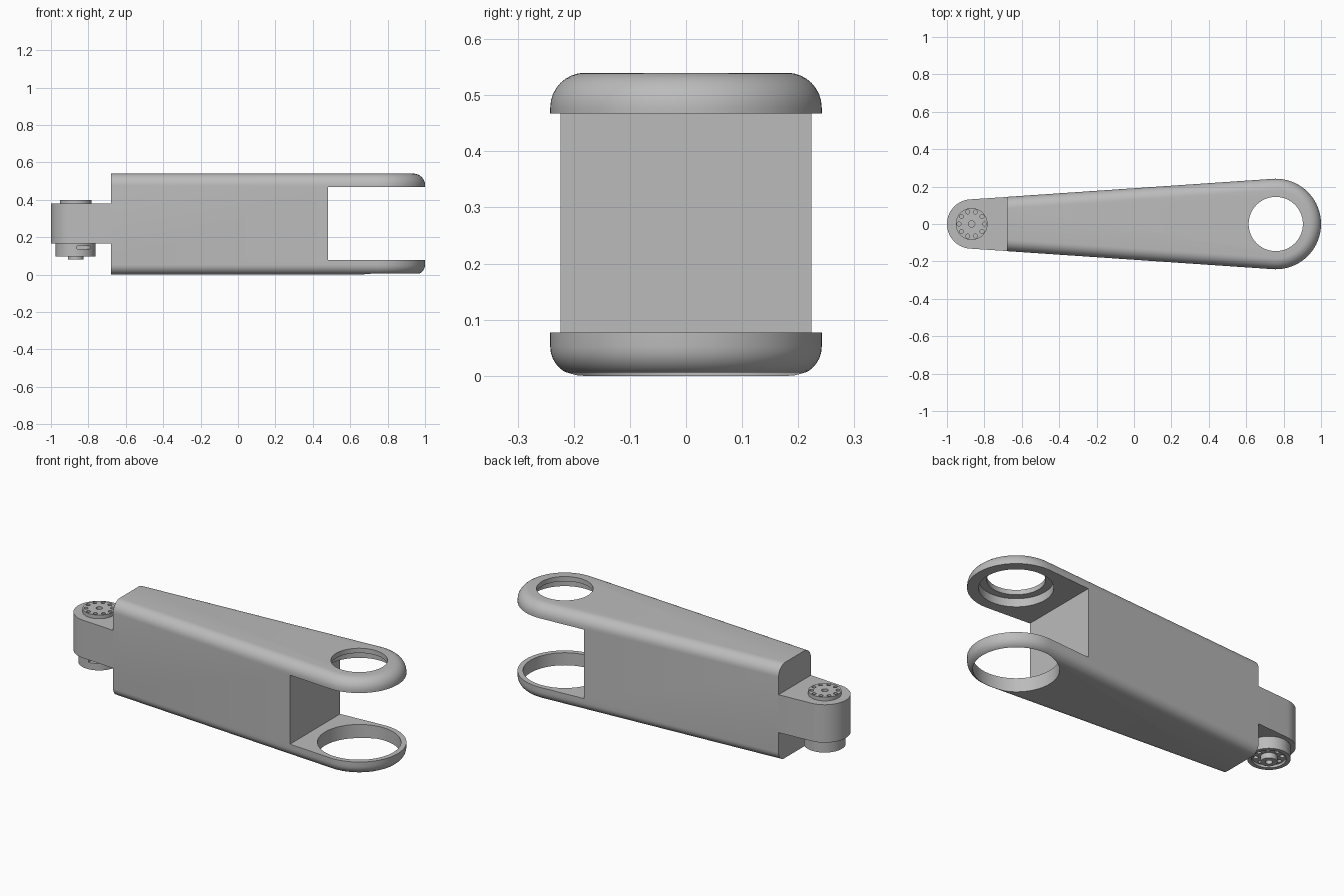
import bpy
import bmesh
from math import pi, sin, cos, asin

cube = bpy.data.objects.get("Cube")
if cube:
    bpy.data.objects.remove(cube)

grey = bpy.data.materials.new("satin grey")
grey.use_nodes = True
grey.diffuse_color = (0.5, 0.5, 0.5, 1)
grey.node_tree.nodes["Principled BSDF"].inputs["Base Color"].default_value = grey.diffuse_color

# Plan outline: two circles joined by tangent lines
BIG_X, BIG_R = 0.758, 0.242
PIVOT_X, PIVOT_R = -0.868, 0.132
END_X = -0.68
TILT = asin((BIG_R - PIVOT_R) / (BIG_X - PIVOT_X))


def edge_y(x, inset=0):
    """Half width of the arm along the tangent line."""
    return (BIG_R - inset - (BIG_X - x) * sin(TILT)) / cos(TILT)


def stacked(name, rings):
    """Closed solid through a list of equal-length point rings."""
    bm = bmesh.new()
    loops = [[bm.verts.new(p) for p in ring] for ring in rings]
    n = len(loops[0])
    for low, high in zip(loops, loops[1:]):
        for i in range(n):
            j = (i + 1) % n
            bm.faces.new((low[i], low[j], high[j], high[i]))
    bm.faces.new(loops[0][::-1])
    bm.faces.new(loops[-1])
    bmesh.ops.recalc_face_normals(bm, faces=bm.faces)
    mesh = bpy.data.meshes.new(name)
    bm.to_mesh(mesh)
    bm.free()
    obj = bpy.data.objects.new(name, mesh)
    bpy.context.collection.objects.link(obj)
    mesh.materials.append(grey)
    return obj


def disc(name, x, r, z0, z1, y=0, n=64):
    ring = [(x + r * cos(2 * pi * i / n), y + r * sin(2 * pi * i / n)) for i in range(n)]
    return stacked(name, [[(a, b, z) for a, b in ring] for z in (z0, z1)])


def box(name, x0, x1, y0, y1, z0, z1):
    ring = [(x0, y0), (x1, y0), (x1, y1), (x0, y1)]
    return stacked(name, [[(a, b, z) for a, b in ring] for z in (z0, z1)])


def cut(obj, *cutters):
    bpy.context.view_layer.objects.active = obj
    for cutter in cutters:
        cutter.hide_render = True
        mod = obj.modifiers.new("cut", "BOOLEAN")
        mod.operation = "DIFFERENCE"
        mod.solver = "EXACT"
        mod.object = cutter
        bpy.ops.object.modifier_apply(modifier=mod.name)
        bpy.data.objects.remove(cutter)


def body_ring(z, inset, n=64):
    half = pi / 2 + TILT
    pts = [(END_X, -edge_y(END_X, inset), z)]
    for i in range(n + 1):
        a = -half + 2 * half * i / n
        pts.append((BIG_X + (BIG_R - inset) * cos(a), (BIG_R - inset) * sin(a), z))
    pts.append((END_X, edge_y(END_X, inset), z))
    return pts


# Arm body with rounded upper and lower edges
HEIGHT, TOP_FILLET, LOW_FILLET, STEPS = 0.54, 0.062, 0.052, 8
levels = []
for i in range(STEPS + 1):
    a = pi / 2 * i / STEPS
    levels.append((LOW_FILLET * (1 - cos(a)), LOW_FILLET * (1 - sin(a))))
for i in range(STEPS + 1):
    a = pi / 2 * i / STEPS
    levels.append((HEIGHT - TOP_FILLET * (1 - sin(a)), TOP_FILLET * (1 - cos(a))))
body = stacked("arm_body", [body_ring(z, inset) for z, inset in levels])

# Fork slot, stepped upper bore and wide lower bore
cut(body,
    box("slot_cutter", 0.482, 1.2, -0.4, 0.4, 0.077, 0.467),
    disc("upper_bore_cutter", BIG_X, 0.145, 0.4, 0.7, n=96),
    disc("upper_step_cutter", BIG_X, 0.185, 0.4, 0.513, n=96),
    disc("lower_bore_cutter", BIG_X, 0.214, -0.1, 0.15, n=96))

# Pivot lug at the narrow end
half = pi / 2 - TILT
lug_ring = [(END_X + 0.01, edge_y(END_X)), ]
for i in range(49):
    a = pi - half + 2 * half * i / 48
    lug_ring.append((PIVOT_X + PIVOT_R * cos(a), PIVOT_R * sin(a)))
lug_ring.append((END_X + 0.01, -edge_y(END_X)))
lug = stacked("pivot_lug", [[(x, y, z) for x, y in lug_ring] for z in (0.165, 0.379)])


def hole_circle(radius, size, count, z0, z1):
    """Ring of small cutters around the pivot."""
    return [disc("hole_cutter", PIVOT_X + radius * cos(2 * pi * i / count), size, z0, z1,
                 y=radius * sin(2 * pi * i / count), n=16) for i in range(count)]


# Upper drive horn with a ring of screw holes
horn = disc("upper_horn", PIVOT_X, 0.085, 0.37, 0.4)
cut(horn, disc("centre_cutter", PIVOT_X, 0.017, 0.385, 0.45, n=24),
    *hole_circle(0.068, 0.011, 10, 0.385, 0.45))

# Lower motor housing, recessed underneath, with a side cable port
housing = disc("motor_housing", PIVOT_X, 0.107, 0.097, 0.17)
cut(housing,
    disc("recess_cutter", PIVOT_X, 0.085, 0.05, 0.11),
    box("port_cutter", -0.86, -0.79, -0.2, -0.07, 0.136, 0.154),
    *hole_circle(0.065, 0.012, 8, 0.05, 0.13))

# Lower hub
hub = disc("lower_hub", PIVOT_X, 0.042, 0.08, 0.12, n=48)
cut(hub, disc("hub_bore_cutter", PIVOT_X, 0.018, 0.05, 0.1, n=24))

# Smooth shading that keeps the sharp edges
bpy.ops.object.select_all(action="DESELECT")
for obj in (body, lug, horn, housing, hub):
    obj.select_set(True)
bpy.context.view_layer.objects.active = body
bpy.ops.object.shade_smooth_by_angle(angle=pi / 6)
